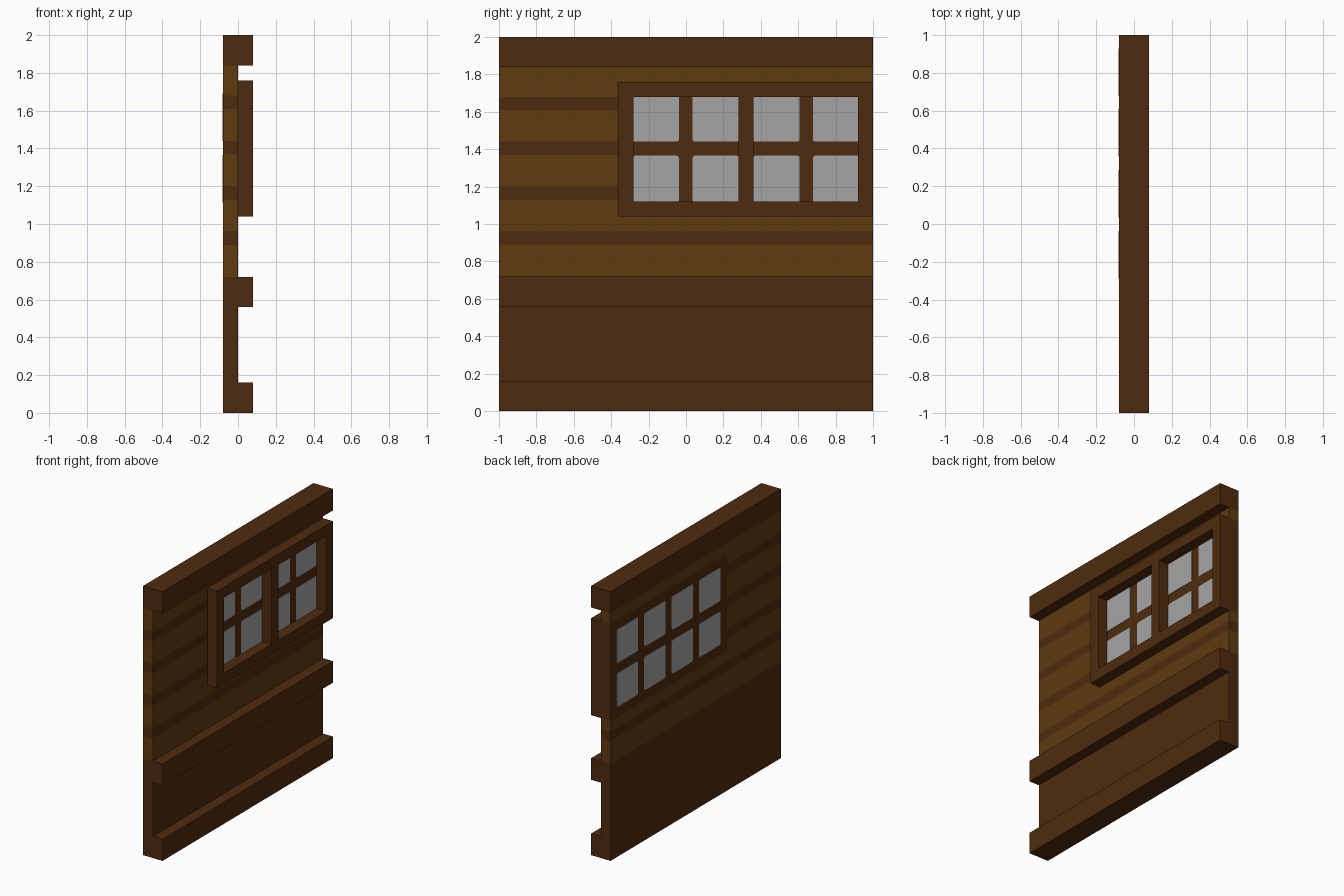
import bpy, bmesh
from mathutils import Vector

cube = bpy.data.objects.get("Cube")
if cube:
    bpy.data.objects.remove(cube, do_unlink=True)


def material(name, rgb):
    m = bpy.data.materials.new(name)
    m.use_nodes = True
    m.diffuse_color = (*rgb, 1)
    bsdf = next(n for n in m.node_tree.nodes if n.type == 'BSDF_PRINCIPLED')
    bsdf.inputs["Base Color"].default_value = (*rgb, 1)
    return m


DARK = material("dark wood", (0.078, 0.024, 0.0044))
LIGHT = material("light wood", (0.112, 0.043, 0.0046))
GLASS = material("grey glass", (0.376, 0.376, 0.376))


def finish(name, bm, *mats):
    bmesh.ops.recalc_face_normals(bm, faces=bm.faces[:])
    me = bpy.data.meshes.new(name)
    bm.to_mesh(me)
    bm.free()
    for m in mats:
        me.materials.append(m)
    ob = bpy.data.objects.new(name, me)
    bpy.context.collection.objects.link(ob)
    return ob


def box_mesh(x, y, z):
    bm = bmesh.new()
    bmesh.ops.create_cube(bm, size=1)
    for v in bm.verts:
        v.co = [a + (b - a) * (c + 0.5) for (a, b), c in zip((x, y, z), v.co)]
    return bm


# Wall board: sliced so that planks, grooves and window surround get their colours
GROOVES = [(0.89, 0.96), (1.13, 1.20), (1.37, 1.44), (1.61, 1.68)]
SURROUND_Y, SURROUND_Z = -0.365, (1.04, 1.76)
bm = box_mesh((-0.08, 0), (-1, 1), (0, 2))
cuts = [(Vector((0, 0, z)), (0, 0, 1))
        for z in [0.72, 1.84, *SURROUND_Z] + [e for g in GROOVES for e in g]]
cuts.append((Vector((0, SURROUND_Y, 0)), (0, 1, 0)))
for co, no in cuts:
    bmesh.ops.bisect_plane(bm, geom=bm.verts[:] + bm.edges[:] + bm.faces[:],
                           plane_co=co, plane_no=no)
for f in bm.faces:
    c = f.calc_center_median()
    groove = any(a < c.z < b for a, b in GROOVES)
    surround = c.y > SURROUND_Y and SURROUND_Z[0] < c.z < SURROUND_Z[1]
    plank = 0.72 < c.z < 1.84 and not groove and not surround
    f.material_index = 1 if plank else 0
finish("wall_board", bm, DARK, LIGHT)

# Horizontal rails standing proud of the wall
for name, z0 in (("bottom_rail", 0), ("middle_rail", 0.56), ("top_rail", 1.84)):
    finish(name, box_mesh((0, 0.08), (-1, 1), (z0, z0 + 0.16)), DARK)

# Window frame: a grid of cells with two openings, extruded
ys = [-0.36, -0.28, 0.28, 0.36, 0.92, 1.0]
zs = [1.04, 1.12, 1.68, 1.76]
bm = bmesh.new()
for i in range(5):
    for j in range(3):
        if j == 1 and i in (1, 3):
            continue
        bm.faces.new([bm.verts.new((0, ys[i + a], zs[j + b]))
                      for a, b in ((0, 0), (1, 0), (1, 1), (0, 1))])
bmesh.ops.remove_doubles(bm, verts=bm.verts[:], dist=1e-4)
ext = bmesh.ops.extrude_face_region(bm, geom=bm.faces[:], use_keep_orig=True)
bmesh.ops.translate(bm, vec=(0.08, 0, 0),
                    verts=[v for v in ext["geom"] if isinstance(v, bmesh.types.BMVert)])
finish("window_frame", bm, DARK)

# Panes: clipped corners, showing on both faces of the wall
for i, y in enumerate((-0.163, 0.16, 0.483, 0.803)):
    for row, z in (("lower", 1.24), ("upper", 1.565)):
        bm = box_mesh((-0.082, 0.002), (y - 0.125, y + 0.125), (z - 0.125, z + 0.125))
        edges = [e for e in bm.edges if abs(e.verts[0].co.x - e.verts[1].co.x) > 0.01]
        bmesh.ops.bevel(bm, geom=edges, offset=0.012, segments=2, profile=0.5,
                        affect='EDGES')
        finish(f"{row}_pane_{i + 1}", bm, GLASS)
